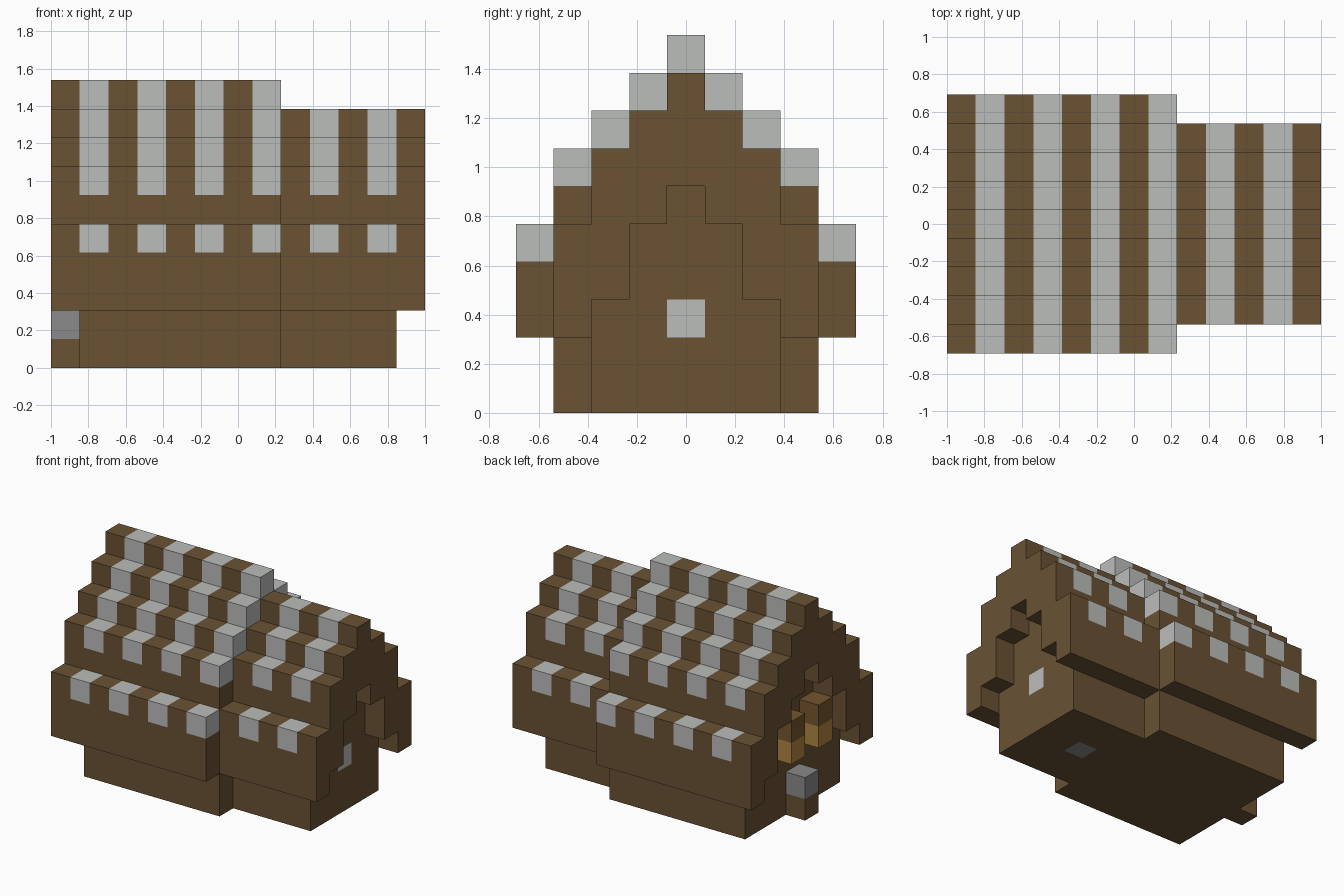
import bpy
import bmesh
from mathutils import Vector

cube = bpy.data.objects.get("Cube")
if cube:
    bpy.data.objects.remove(cube, do_unlink=True)

U = 2 / 13          # edge length of one building block
LENGTH = 13         # blocks along x
TALL_END = 8        # first column of the lower wing
SMALL_GAP = -1      # the lower wing is one block narrower and lower

# Reach of each course from the ridge line, and of the gable recess, bottom up
REACH = [3, 3, 4, 4, 4, 3, 3, 2, 1, 0]
RECESS = [9, 9, 3, 2, 2, 1, 0, -1, -1, -1]


def srgb(value):
    c = value / 255
    return c / 12.92 if c <= 0.04045 else ((c + 0.055) / 1.055) ** 2.4


def material(name, r, g, b):
    mat = bpy.data.materials.new(name)
    mat.use_nodes = True
    color = (srgb(r), srgb(g), srgb(b), 1)
    mat.diffuse_color = color
    bsdf = next(n for n in mat.node_tree.nodes if n.type == 'BSDF_PRINCIPLED')
    bsdf.inputs["Base Color"].default_value = color
    return mat


WOOD = material("dark_wood", 106, 82, 52)
PALE = material("pale_grey", 187, 189, 187)
STONE = material("stone_grey", 138, 138, 138)
TAN = material("tan_wood", 176, 133, 66)
GOLD = material("golden_brown", 116, 86, 46)

blocks = {}         # block position -> (part name, material)


def reach(x, z):
    if z >= len(REACH):
        return -1
    return REACH[z] + (SMALL_GAP if x >= TALL_END else 0)


def part_at(x, y, z):
    """Part and colour of the house body at a block position, or None."""
    half = reach(x, z)
    if abs(y) > half:
        return None
    end = x in (0, LENGTH - 1)
    if end and abs(y) <= RECESS[z] + (SMALL_GAP if x else 0):
        return None
    # Striped roof: the outermost block of each step
    if abs(y) == half and reach(x, z + 1) < half:
        return ("roof_pale_stripes", PALE) if x % 2 else ("roof_wood_stripes", WOOD)
    if end:
        return ("left_gable" if x else "right_gable", WOOD)
    if z < 2:
        return ("foundation", WOOD)
    return ("walls_and_eaves", WOOD)


# House body
for x in range(LENGTH):
    for y in range(-4, 5):
        for z in range(len(REACH)):
            part = part_at(x, y, z)
            if part:
                blocks[x, y, z] = part

# Window in the lower wing and hearth stone in its floor
blocks[11, 0, 2] = ("window", PALE)
blocks[9, 0, 0] = ("hearth_stone", STONE)

# Post with a stone top beneath the recessed gable
blocks[0, 0, 0] = ("post_base", WOOD)
blocks[0, 0, 1] = ("post_stone", STONE)

# Pair of wall brackets
for side in (-1, 1):
    blocks[0, side, 3] = ("bracket_lower", TAN)
    blocks[0, side, 4] = ("bracket_upper", GOLD)


def build_part(name, mat, cells):
    """Join blocks into one object, keeping only the exposed faces."""
    bm = bmesh.new()
    for cell in cells:
        centre = Vector((cell[0] + 0.5 - LENGTH / 2, cell[1], cell[2] + 0.5))
        for axis in range(3):
            for sign in (-1, 1):
                near = list(cell)
                near[axis] += sign
                if tuple(near) in blocks:
                    continue
                corners = []
                for p, q in ((-1, -1), (1, -1), (1, 1), (-1, 1)):
                    co = centre.copy()
                    co[axis] += sign / 2
                    co[(axis + 1) % 3] += p / 2
                    co[(axis + 2) % 3] += q / 2
                    corners.append(bm.verts.new(co * U))
                bm.faces.new(corners if sign > 0 else corners[::-1])
    bmesh.ops.remove_doubles(bm, verts=bm.verts[:], dist=U / 100)
    mesh = bpy.data.meshes.new(name)
    bm.to_mesh(mesh)
    bm.free()
    mesh.materials.append(mat)
    bpy.context.scene.collection.objects.link(bpy.data.objects.new(name, mesh))


for name, mat in dict.fromkeys(blocks.values()):
    build_part(name, mat, [c for c, part in blocks.items() if part == (name, mat)])
